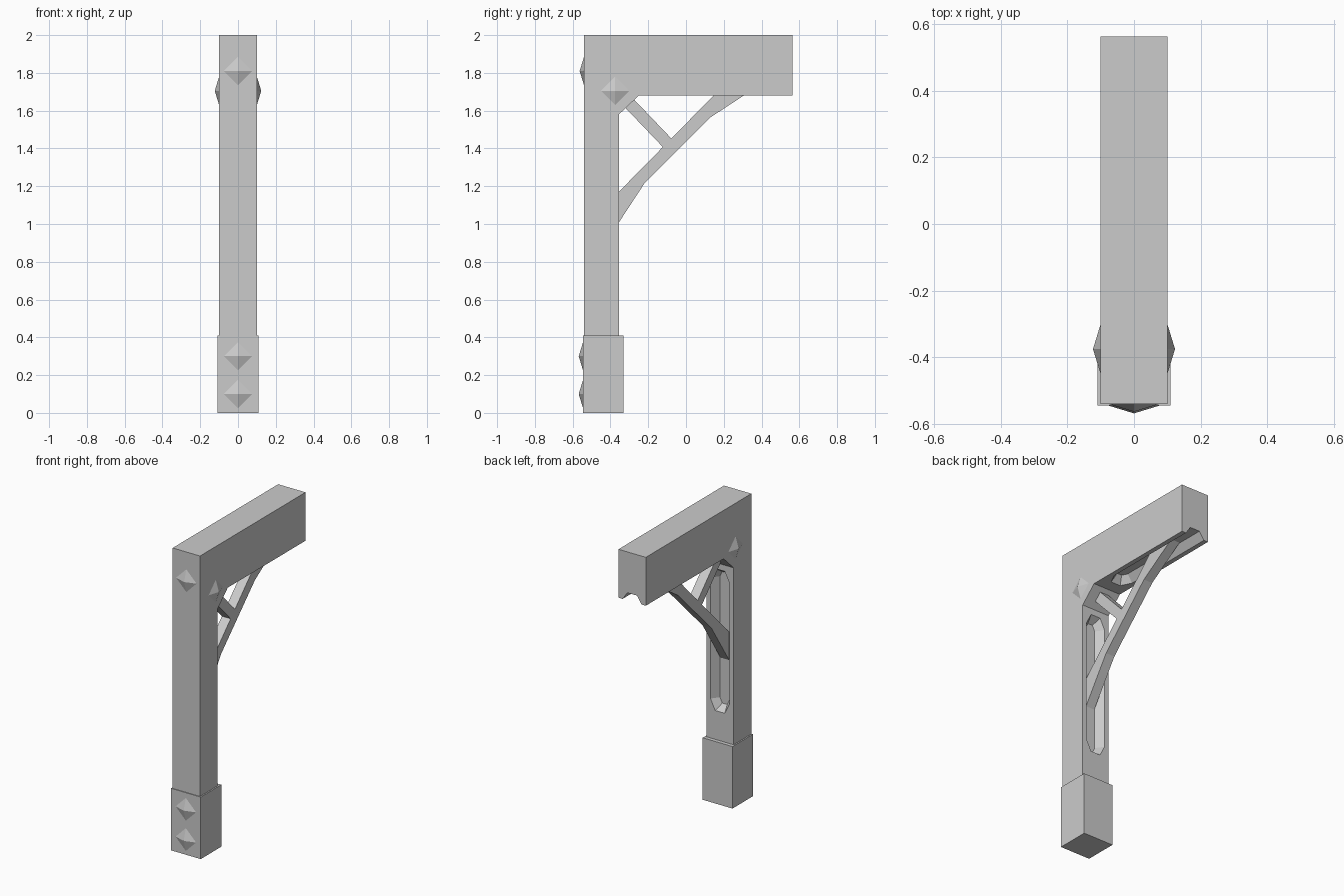
import bpy
import bmesh
from mathutils import Vector

cube = bpy.data.objects.get("Cube")
if cube:
    bpy.data.objects.remove(cube, do_unlink=True)

grey = bpy.data.materials.new("plain grey")
grey.use_nodes = True
grey.diffuse_color = (0.6, 0.6, 0.6, 1)
grey.node_tree.nodes["Principled BSDF"].inputs["Base Color"].default_value = (0.6, 0.6, 0.6, 1)


def finish(name, bm):
    bmesh.ops.recalc_face_normals(bm, faces=bm.faces)
    mesh = bpy.data.meshes.new(name)
    bm.to_mesh(mesh)
    bm.free()
    mesh.materials.append(grey)
    obj = bpy.data.objects.new(name, mesh)
    bpy.context.collection.objects.link(obj)
    return obj


def loft(name, rings):
    """Solid skinned through matching closed rings of points."""
    bm = bmesh.new()
    loops = [[bm.verts.new(p) for p in ring] for ring in rings]
    for a, b in zip(loops, loops[1:]):
        for i in range(len(a)):
            j = (i + 1) % len(a)
            bm.faces.new((a[i], a[j], b[j], b[i]))
    bm.faces.new(loops[0])
    bm.faces.new(loops[-1])
    return finish(name, bm)


def slab(name, profile, half):
    """Side profile (y, z) extruded across x."""
    return loft(name, [[(x, y, z) for y, z in profile] for x in (-half, half)])


def groove(name, start, end, direction, inward):
    """Tapered trough with chamfered ends, used as a cutter."""
    along, inward = Vector(direction), Vector(inward)
    rings = []
    for depth, half, trim in ((-0.03, 0.09, -0.02), (0.05, 0.035, 0.035)):
        a, b, tip = start + trim, end - trim, half * 0.5
        outline = [(a, -tip), (a, tip), (a + half, half), (b - half, half),
                   (b, tip), (b, -tip), (b - half, -half), (a + half, -half)]
        base = Vector((0, POST_BACK, 0)) if along.z else Vector((0, 0, BEAM_BOTTOM))
        rings.append([base + along * t + Vector((x, 0, 0)) + inward * depth
                      for t, x in outline])
    cutter = loft(name, rings)
    cutter.hide_render = True
    cutter.hide_viewport = True
    return cutter


def stud(name, centre, normal, size=0.075, height=0.023):
    """Four-sided diamond pyramid standing off a face."""
    c, n = Vector(centre), Vector(normal)
    side, up = n.cross(Vector((0, 0, 1))), Vector((0, 0, 1))
    bm = bmesh.new()
    ring = [bm.verts.new(c + d * size) for d in (side, up, -side, -up)]
    tip = bm.verts.new(c + n * height)
    bm.faces.new(ring)
    for i in range(4):
        bm.faces.new((ring[i], ring[(i + 1) % 4], tip))
    return finish(name, bm)


POST_FRONT, POST_BACK, BEAM_BOTTOM, BEAM_END = -0.54, -0.355, 1.68, 0.563

# Post and beam, with a chamfered inner corner
frame = slab("post_and_beam", [
    (POST_FRONT, 0.4), (POST_BACK, 0.4), (POST_BACK, 1.58), (-0.25, BEAM_BOTTOM),
    (BEAM_END, BEAM_BOTTOM), (BEAM_END, 2), (POST_FRONT, 2)], 0.1)

# Troughs in the back of the post and the underside of the beam
for cutter in (groove("post_groove_cutter", 0.6, 1.54, (0, 0, 1), (0, -1, 0)),
               groove("beam_groove_cutter", -0.17, 0.8, (0, 1, 0), (0, 0, 1))):
    cut = frame.modifiers.new(cutter.name, "BOOLEAN")
    cut.operation = "DIFFERENCE"
    cut.solver = "EXACT"
    cut.object = cutter

# Foot block
slab("foot_block", [(-0.545, 0), (-0.33, 0), (-0.33, 0.41), (-0.545, 0.41)], 0.109)

# Diagonal brace, with flared ends let into the troughs
slab("brace", [(-0.41, 1.115), (0.2, 1.735), (0.39, 1.735), (0.13, 1.565),
               (-0.22, 1.215), (-0.41, 0.925)], 0.032)

# Short strut from the corner to the brace
slab("strut", [(-0.34, 1.635), (-0.295, 1.68), (-0.075, 1.45), (-0.12, 1.405)], 0.032)

# Diamond studs
stud("front_top_stud", (0, POST_FRONT, 1.81), (0, -1, 0))
for name, z in (("upper_foot_stud", 0.3), ("lower_foot_stud", 0.1)):
    stud(name, (0, -0.545, z), (0, -1, 0))
for name, s in (("left_stud", 1), ("right_stud", -1)):
    stud(name, (0.1 * s, -0.375, 1.705), (s, 0, 0))
